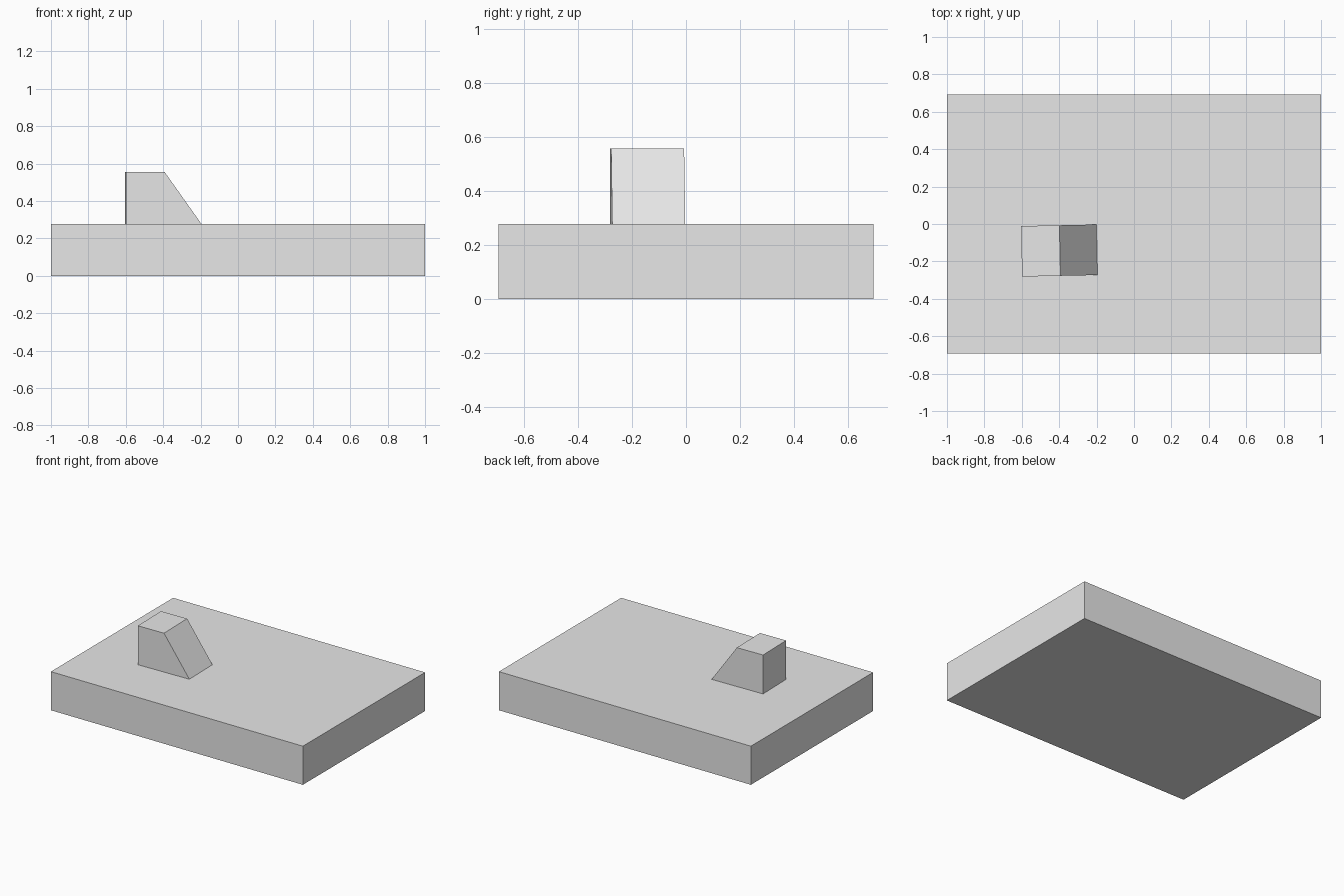
import bpy, math
from mathutils import Matrix, Vector

cube = bpy.data.objects.get("Cube")
if cube:
    bpy.data.objects.remove(cube, do_unlink=True)

# Single plain grey
grey = bpy.data.materials.new("light grey")
grey.use_nodes = True
colour = (0.8, 0.8, 0.8, 1)
grey.diffuse_color = colour
grey.node_tree.nodes["Principled BSDF"].inputs["Base Color"].default_value = colour


def prism(name, profile, depth, location, turn=0):
    """Extrude a counter-clockwise x-z profile along y, centred on the location."""
    n = len(profile)
    verts = [(x, y, z) for y in (-depth / 2, depth / 2) for x, z in profile]
    faces = [tuple(range(n)), tuple(reversed(range(n, 2 * n)))]
    faces += [(i, i + n, (i + 1) % n + n, (i + 1) % n) for i in range(n)]
    mesh = bpy.data.meshes.new(name)
    mesh.from_pydata(verts, [], faces)
    mesh.transform(Matrix.Translation(Vector(location)) @ Matrix.Rotation(turn, 4, "Z"))
    mesh.materials.append(grey)
    obj = bpy.data.objects.new(name, mesh)
    bpy.context.collection.objects.link(obj)
    return obj


base_top = 0.277

# Broad slab
prism("base_slab", [(-1, 0), (1, 0), (1, base_top), (-1, base_top)], 1.386, (0, 0, 0))

# Small block with one sloping side, turned very slightly
prism("sloped_block", [(-0.2, 0), (0.203, 0), (0.005, 0.279), (-0.2, 0.279)],
      0.27, (-0.401, -0.142, base_top), math.radians(1.2))
